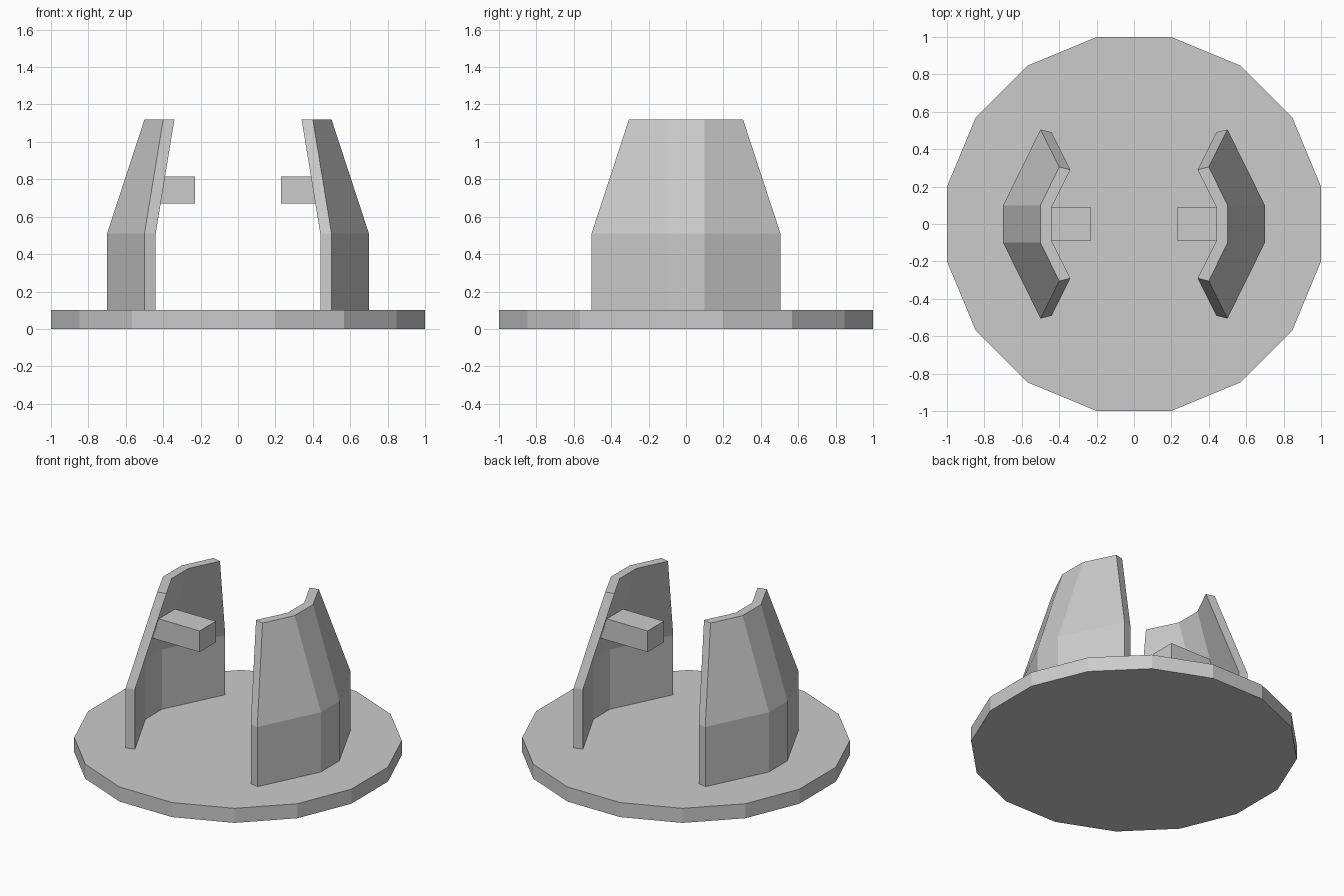
import bpy, bmesh, math

if "Cube" in bpy.data.objects:
    bpy.data.objects.remove(bpy.data.objects["Cube"])


def finish(name, bm):
    bmesh.ops.recalc_face_normals(bm, faces=bm.faces)
    mesh = bpy.data.meshes.new(name)
    bm.to_mesh(mesh)
    bm.free()
    obj = bpy.data.objects.new(name, mesh)
    bpy.context.collection.objects.link(obj)
    return obj


def wall(name, side):
    """Three-panel bent wall, vertical below and leaning inward above."""
    # z, centre panel x, centre half width, end x, end half width
    levels = [(0.1, 0.70, 0.10, 0.50, 0.505),
              (0.51, 0.70, 0.10, 0.50, 0.505),
              (1.12, 0.50, 0.10, 0.40, 0.305)]
    t = 0.06
    bm = bmesh.new()
    rings = []
    for z, xc, yc, xe, ye in levels:
        outer = [(xe, -ye), (xc, -yc), (xc, yc), (xe, ye)]
        inner = [(xe - t, ye - 0.015), (xc - t, yc - 0.01),
                 (xc - t, 0.01 - yc), (xe - t, 0.015 - ye)]
        rings.append([bm.verts.new((side * x, y, z)) for x, y in outer + inner])
    for a, b in zip(rings, rings[1:]):
        for i in range(8):
            j = (i + 1) % 8
            bm.faces.new((a[i], a[j], b[j], b[i]))
    for ring in (rings[0], rings[-1]):
        for i in range(3):
            bm.faces.new((ring[i], ring[i + 1], ring[6 - i], ring[7 - i]))
    return finish(name, bm)


def box(name, lo, hi):
    bm = bmesh.new()
    bmesh.ops.create_cube(bm, size=1)
    for v in bm.verts:
        v.co = [(l + h) / 2 + c * (h - l) for c, l, h in zip(v.co, lo, hi)]
    return finish(name, bm)


# Sixteen-sided base plate with flats facing the axes
r = 1 / math.cos(math.pi / 16)
bpy.ops.mesh.primitive_cylinder_add(vertices=16, radius=r, depth=0.1,
                                    location=(0, 0, 0.05),
                                    rotation=(0, 0, math.pi / 16))
bpy.context.object.name = "base_plate"

# Mirrored walls, each with an inward peg set into its inner face
for label, s in (("left", -1), ("right", 1)):
    wall(label + "_wall", s)
    xs = sorted((s * 0.23, s * 0.585))
    box(label + "_peg", (xs[0], -0.088, 0.67), (xs[1], 0.088, 0.815))
